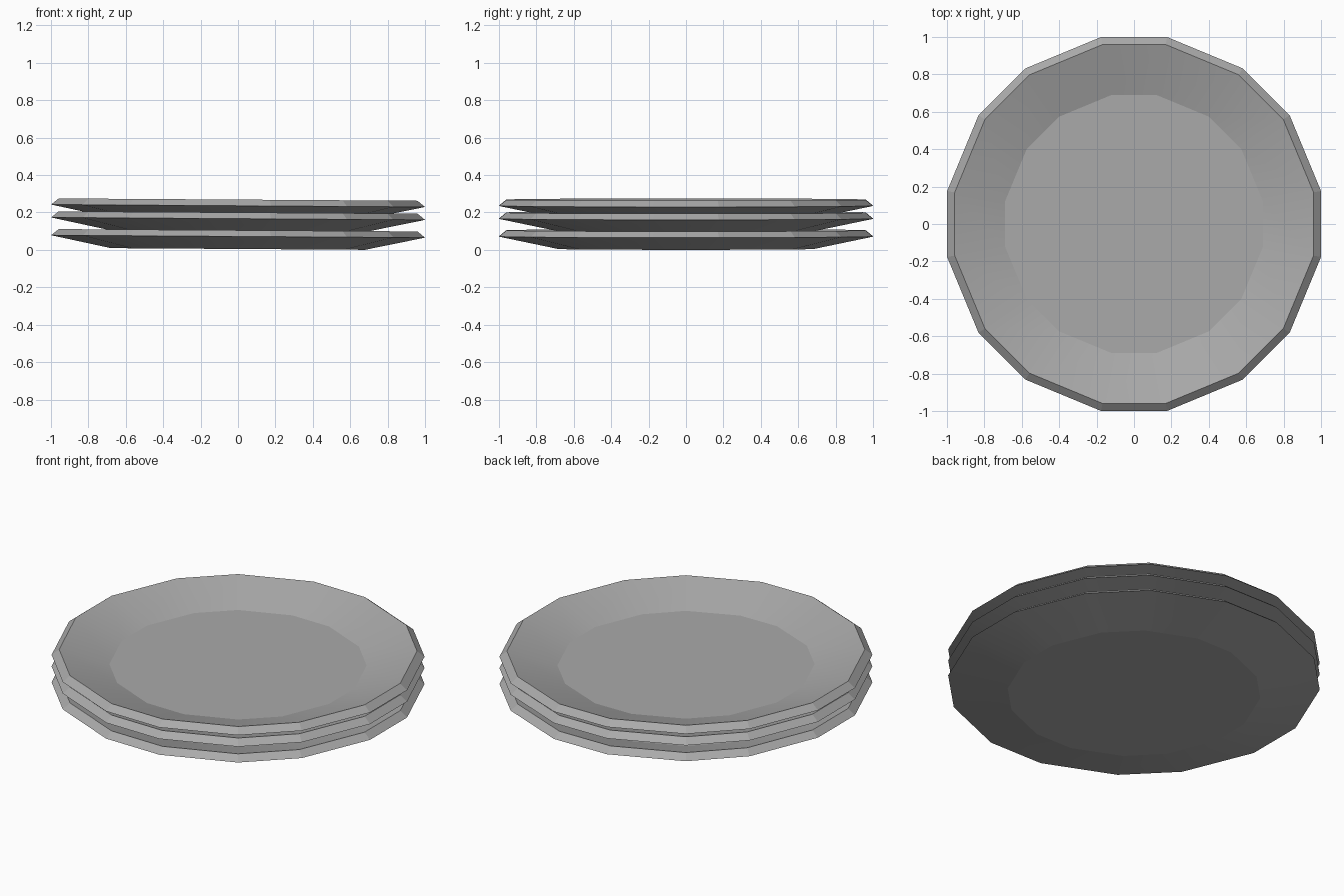
import bpy, bmesh, math

cube = bpy.data.objects.get("Cube")
if cube:
    bpy.data.objects.remove(cube)

# One plain grey glaze
glaze = bpy.data.materials.new("grey_ceramic")
glaze.use_nodes = True
grey = (0.4, 0.4, 0.4, 1)
glaze.diffuse_color = grey
glaze.node_tree.nodes["Principled BSDF"].inputs["Base Color"].default_value = grey

# Sixteen slightly uneven sides, repeated every quarter turn
ANGLES = [math.radians(q * 90 + a) for q in range(4) for a in (10, 35, 55, 80)]

# Section from the foot, out to the rim and down to the floor: radius, height
PROFILE = [(0.69, 0.0), (1.015, 0.067), (0.974, 0.1), (0.7, 0.013)]


def make_plate(name, height):
    bm = bmesh.new()
    rings = [[bm.verts.new((r * math.cos(a), r * math.sin(a), z)) for a in ANGLES]
             for r, z in PROFILE]
    n = len(ANGLES)
    for low, high in zip(rings, rings[1:]):
        for i in range(n):
            j = (i + 1) % n
            bm.faces.new((low[i], low[j], high[j], high[i]))
    bm.faces.new(rings[0][::-1])    # underside
    bm.faces.new(rings[-1])         # eating surface
    bmesh.ops.recalc_face_normals(bm, faces=bm.faces)
    mesh = bpy.data.meshes.new(name)
    bm.to_mesh(mesh)
    bm.free()
    mesh.materials.append(glaze)
    plate = bpy.data.objects.new(name, mesh)
    bpy.context.collection.objects.link(plate)
    plate.location.z = height
    plate.rotation_euler.y = 0.0065    # slight lean to one side
    bpy.ops.object.select_all(action="DESELECT")
    plate.select_set(True)
    bpy.context.view_layer.objects.active = plate
    bpy.ops.object.shade_smooth_by_angle(angle=math.radians(11))


# Stack of three, the top one nested a little deeper
for name, height in (("bottom_plate", 0.005), ("middle_plate", 0.1), ("top_plate", 0.169)):
    make_plate(name, height)
